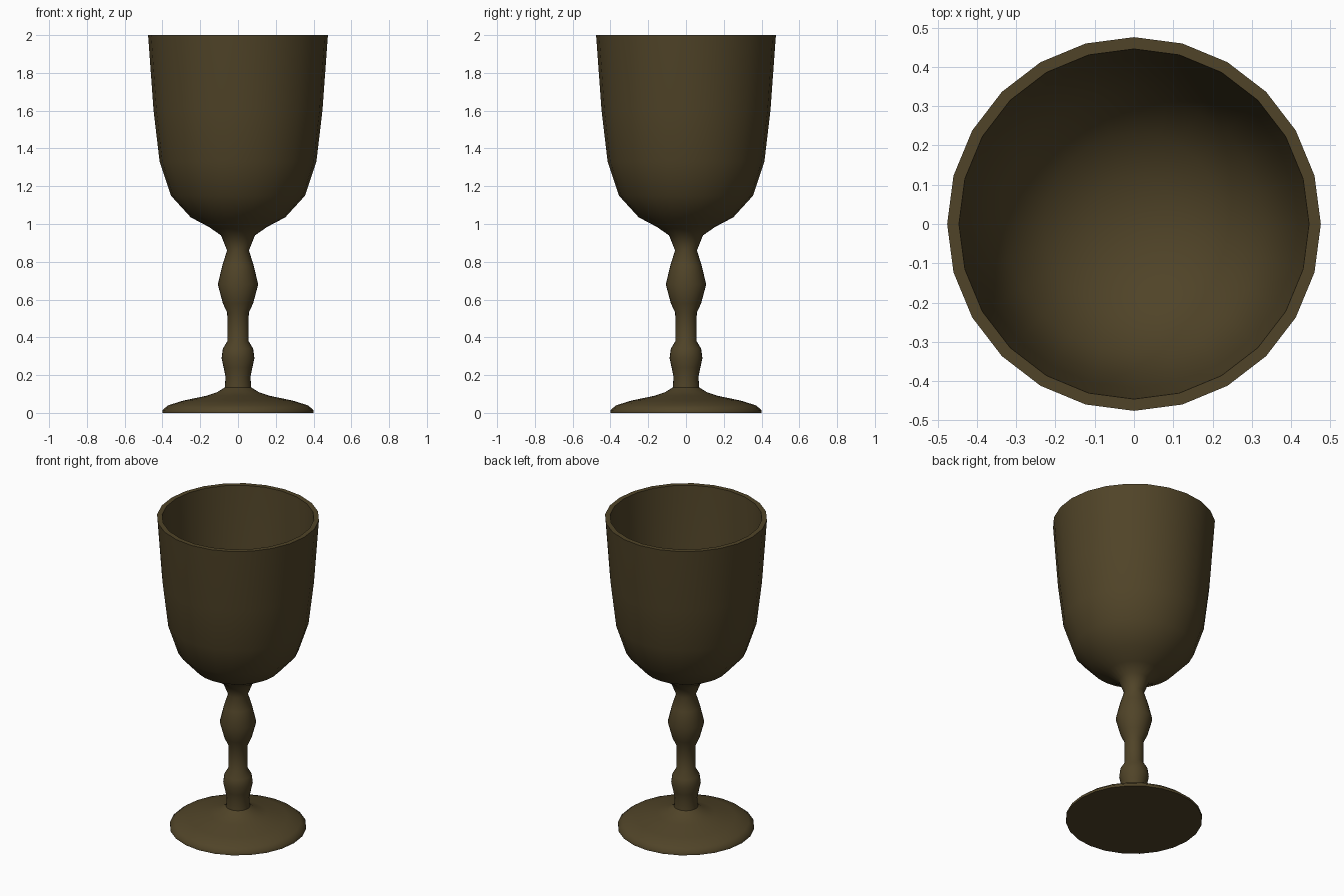
import bpy, bmesh, math

if "Cube" in bpy.data.objects:
    bpy.data.objects.remove(bpy.data.objects["Cube"])

# One dark bronze colour
bronze = bpy.data.materials.new("dark_bronze")
bronze.diffuse_color = (0.08, 0.057, 0.021, 1)
bronze.use_nodes = True
bronze.node_tree.nodes["Principled BSDF"].inputs["Base Color"].default_value = bronze.diffuse_color


def lathe(name, profile, sides):
    """Spin a closed (radius, z) profile about the z axis."""
    bm = bmesh.new()
    rings = []
    for r, z in profile:
        if r == 0:
            rings.append([bm.verts.new((0, 0, z))] * sides)
        else:
            rings.append([bm.verts.new((r * math.cos(2 * math.pi * i / sides),
                                        r * math.sin(2 * math.pi * i / sides), z))
                          for i in range(sides)])
    for a, b in zip(rings, rings[1:]):
        for i in range(sides):
            j = (i + 1) % sides
            bm.faces.new(list(dict.fromkeys((a[i], a[j], b[j], b[i]))))
    bmesh.ops.recalc_face_normals(bm, faces=bm.faces)
    mesh = bpy.data.meshes.new(name)
    bm.to_mesh(mesh)
    bm.free()
    mesh.materials.append(bronze)
    obj = bpy.data.objects.new(name, mesh)
    bpy.context.collection.objects.link(obj)
    bpy.ops.object.select_all(action='DESELECT')
    obj.select_set(True)
    bpy.context.view_layer.objects.active = obj
    bpy.ops.object.shade_smooth_by_angle(angle=math.radians(50))
    return obj


foot = [(0, 0), (0.4, 0), (0.4, 0.015), (0.37, 0.04), (0.29, 0.065),
        (0.17, 0.09), (0.11, 0.11), (0.07, 0.135)]
stem = [(0.066, 0.19), (0.076, 0.24), (0.087, 0.29), (0.08, 0.34),
        (0.056, 0.38), (0.057, 0.53), (0.08, 0.58), (0.107, 0.68),
        (0.083, 0.78), (0.058, 0.86), (0.09, 0.94)]
bowl_outside = [(0.155, 0.985), (0.25, 1.035), (0.355, 1.15),
                (0.415, 1.33), (0.447, 1.6), (0.476, 2.0)]
bowl_inside = [(0.446, 2.0), (0.418, 1.6), (0.388, 1.35), (0.33, 1.18),
               (0.23, 1.07), (0.12, 1.02), (0, 1.0)]

# Goblet: foot, turned stem and hollow bowl in one continuous profile
lathe("goblet", foot + stem + bowl_outside + bowl_inside, 24)
